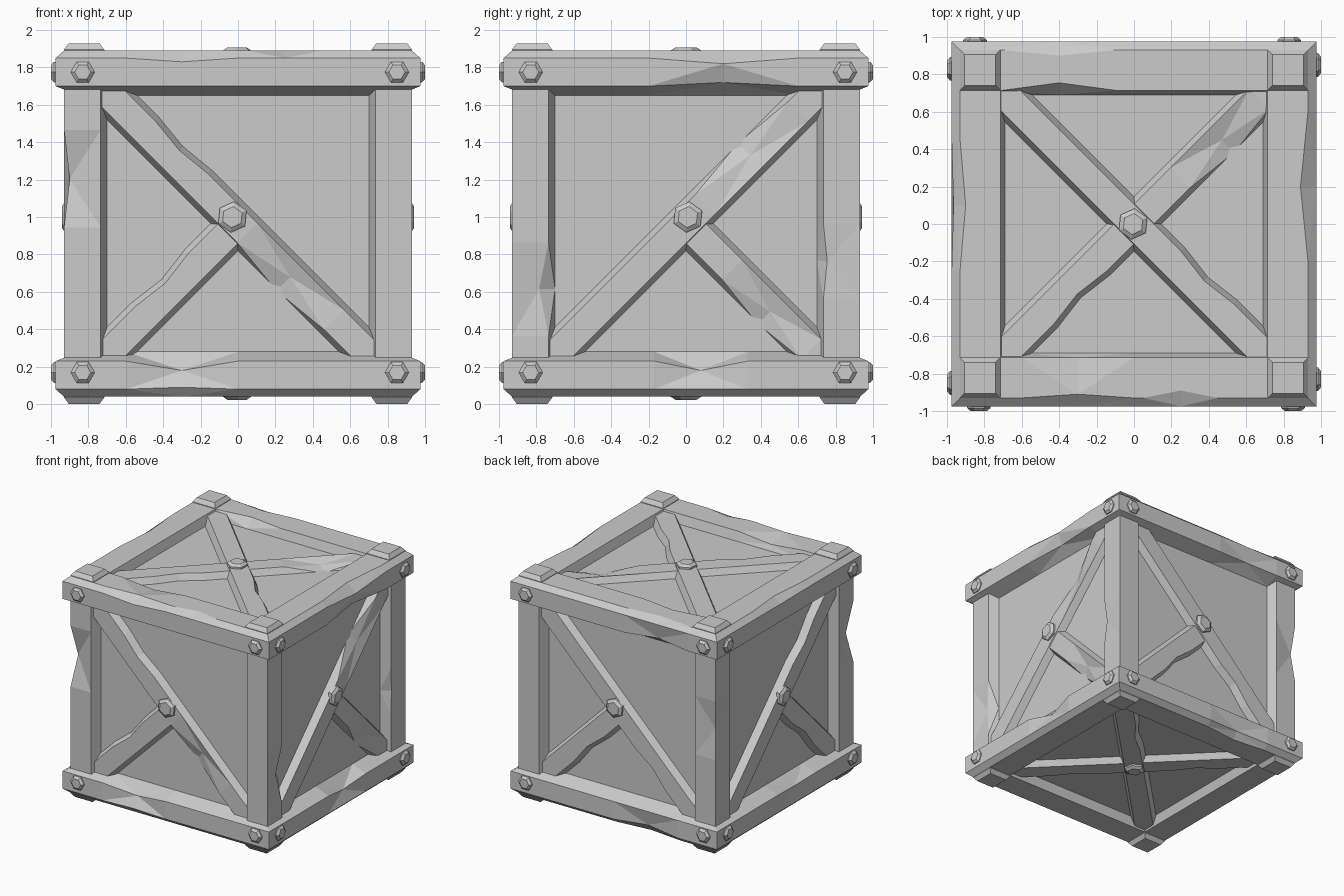
import bpy
import bmesh
from math import pi, cos, sin, radians
from mathutils import Matrix, Vector

cube = bpy.data.objects.get("Cube")
if cube:
    bpy.data.objects.remove(cube)

grey = bpy.data.materials.new("plain grey")
grey.use_nodes = True
COLOR = (0.6, 0.6, 0.6, 1)
grey.diffuse_color = COLOR
grey.node_tree.nodes["Principled BSDF"].inputs["Base Color"].default_value = COLOR

MID = 0.965            # height of the crate's centre
LIFT = Matrix.Translation((0, 0, MID))


def turn(k):
    return Matrix.Rotation(k * pi / 2, 4, 'Z')


def loft(name, sections, matrix, closed=False):
    """Skin a row of equal cross-sections into one flat-shaded solid."""
    bm = bmesh.new()
    rows = [[bm.verts.new(p) for p in s] for s in sections]
    n = len(rows[0])
    pairs = list(zip(rows, rows[1:]))
    if closed:
        pairs.append((rows[-1], rows[0]))
    else:
        bm.faces.new(rows[0])
        bm.faces.new(rows[-1])
    for a, b in pairs:
        for i in range(n):
            j = (i + 1) % n
            bm.faces.new((a[i], a[j], b[j], b[i]))
    bm.transform(LIFT @ matrix)
    bmesh.ops.recalc_face_normals(bm, faces=bm.faces)
    bent = [f for f in bm.faces if len(f.verts) == 4
            and abs((f.verts[3].co - f.verts[0].co).dot(f.normal)) > 1e-4]
    bmesh.ops.triangulate(bm, faces=bent, quad_method='SHORT_EDGE')
    mesh = bpy.data.meshes.new(name)
    bm.to_mesh(mesh)
    bm.free()
    mesh.materials.append(grey)
    obj = bpy.data.objects.new(name, mesh)
    bpy.context.collection.objects.link(obj)
    return obj


def worn(profile, chips):
    """Yield (station, profile) with chips given as (station, reach, {point: shift})."""
    for at, reach, moves in sorted(chips, key=lambda c: c[0]):
        yield at - reach, profile
        yield at, [(p + moves[i][0], q + moves[i][1]) if i in moves else (p, q)
                   for i, (p, q) in enumerate(profile)]
        yield at + reach, profile


# Recessed panels: one inner box
half = 0.85
loft("inner_panels", [[(x * half, y * half, z * half) for x, y in
                       ((-1, -1), (1, -1), (1, 1), (-1, 1))] for z in (-1, 1)], Matrix())

# Top and bottom frames: chamfered beams mitred at the corners
BEAM = [(.715, .925), (.93, .925), (.975, .885), (.975, .735), (.85, .685), (.69, .69), (.69, .85)]
TOP_CHIPS = {
    0: [(-.3, .3, {0: (-.0, -.03), 1: (-.02, 0), 2: (0, -.02)}), (.25, .2, {1: (-.04, 0)})],
    1: [(.2, .4, {1: (-.04, 0), 2: (0, -.03), 3: (-.04, .02)})],
    2: [(.4, .3, {0: (.04, 0), 1: (-.03, 0), 3: (-.03, .02)})],
    3: [(-.1, .35, {1: (-.03, 0), 2: (-.01, -.01)})],
}
BOTTOM_CHIPS = {
    0: [(-.3, .3, {3: (-.05, .05), 2: (0, -.01)})],
    1: [(.08, .25, {3: (-.04, .05)})],
    2: [(.3, .3, {2: (-.03, -.02), 1: (-.03, 0)})],
    3: [(.1, .25, {3: (-.02, .02)})],
}


def frame(name, chips, flip):
    sections = []
    for k in range(4):
        sections.append([turn(k) @ Vector((-r, -r, z * flip)) for r, z in BEAM])
        for t, prof in worn(BEAM, chips[k]):
            sections.append([turn(k) @ Vector((t, -r, z * flip)) for r, z in prof])
    loft(name, sections, Matrix(), closed=True)


frame("top_frame", TOP_CHIPS, 1)
frame("bottom_frame", BOTTOM_CHIPS, -1)

# Corner posts with chamfered inner edges
POST = [(.93, .93), (.93, .735), (.85, .70), (.70, .70), (.70, .85), (.735, .93)]
POST_CHIPS = [
    [(-.2, .2, {1: (-.01, .02)})],
    [(.1, .25, {0: (-.03, -.02)})],
    [(.24, .26, {0: (-.03, -.06)})],
    [(-.35, .25, {5: (.05, -.03)})],
]
for k, chips in enumerate(POST_CHIPS):
    stations = [(-.8, POST), *worn(POST, chips), (.8, POST)]
    loft(f"corner_post_{k + 1}", [[(x, y, z) for x, y in p] for z, p in stations], turn(k))

# Corner caps on the top and the bottom
for k in range(4):
    for flip, side in ((1, "top"), (-1, "bottom")):
        rings = []
        for lo, hi, z in ((.715, .93, .90), (.715, .93, .93), (.74, .905, .964)):
            rings.append([(x, y, z * flip) for x, y in ((lo, lo), (hi, lo), (hi, hi), (lo, hi))])
        loft(f"{side}_corner_cap_{k + 1}", rings, turn(k))


# Face frames: local x runs right, y runs up, z points outward
upright = Matrix.Rotation(pi / 2, 4, 'X')
FACES = {"front": turn(0) @ upright, "right": turn(1) @ upright, "back": turn(2) @ upright,
         "left": turn(3) @ upright, "top": Matrix(), "bottom": Matrix.Rotation(pi, 4, 'X')}


def brace(name, face, angle, start, top, chips):
    prof = [(-.108, .84), (-.075, top), (.075, top), (.108, .84)]
    stations = [(start, prof), *worn(prof, chips), (1.1, prof)]
    loft(name, [[(u, v, h) for v, h in p] for u, p in stations],
         FACES[face] @ Matrix.Rotation(radians(angle), 4, 'Z'))


def bolt(name, face, x, y, radius, base, spin):
    rings = []
    for r, h in ((radius, base - .02), (radius, base + .01), (radius * .68, base + .027)):
        rings.append([(x + r * cos(spin + i * pi / 3), y + r * sin(spin + i * pi / 3), h)
                      for i in range(6)])
    loft(name, rings, FACES[face])


# Diagonal braces: one full length, shorter ones butting against it
LOW = [(.4, .33, {1: (.07, -.035)}), (-.5, .2, {2: (-.02, 0), 3: (-.02, 0)})]
KINK = [(.5, .2, {0: (.025, 0), 1: (.025, 0)})]
HIGH = [(.5, .35, {2: (-.06, -.03)})]
END = [(.65, .3, {1: (.06, -.035)})]
BEND = [(.48, .2, {2: (-.025, 0), 3: (-.025, 0)})]
LAYOUT = {
    "front": (-45, LOW, [(225, KINK)]),
    "back": (-45, KINK, [(225, BEND)]),
    "right": (45, HIGH, [(315, END)]),
    "left": (45, BEND, [(315, KINK)]),
    "top": (-45, BEND, [(45, END), (225, BEND)]),
    "bottom": (-45, KINK, [(45, BEND), (225, KINK)]),
}
for face, (angle, chips, shorts) in LAYOUT.items():
    brace(f"{face}_long_brace", face, angle, -1.1, .91, chips)
    for i, (short_angle, short_chips) in enumerate(shorts):
        brace(f"{face}_short_brace_{i + 1}", face, short_angle, 0, .902, short_chips)

# Hexagonal bolts: one at each face centre, four on the beams of each upright face
CENTRES = {"front": (-.03, .035), "back": (-.03, .035), "right": (.01, .035), "left": (.01, .035)}
for face in FACES:
    x, y = CENTRES.get(face, (-.005, 0))
    bolt(f"{face}_centre_bolt", face, x, y, .083, .915, pi / 2 - .1)
    if face in CENTRES:
        for i, (sx, sy) in enumerate(((-1, -1), (1, -1), (1, 1), (-1, 1))):
            bolt(f"{face}_beam_bolt_{i + 1}", face, sx * .84 + .01, sy * .803 + .007, .064, .973, 0)
